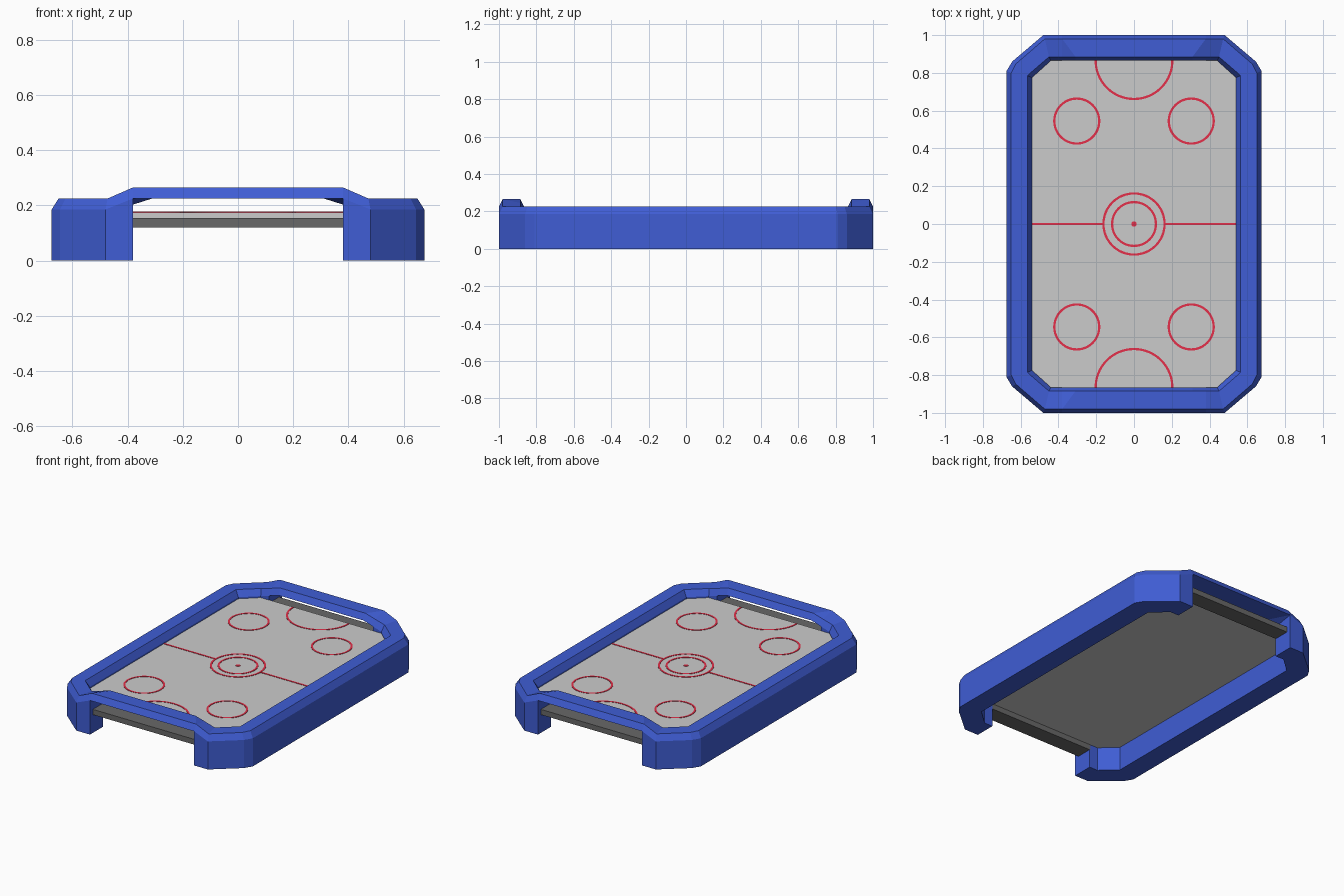
import bpy, bmesh, math

if "Cube" in bpy.data.objects:
    bpy.data.objects.remove(bpy.data.objects["Cube"])


def material(name, rgb):
    m = bpy.data.materials.new(name)
    m.diffuse_color = (*rgb, 1)
    m.use_nodes = True
    m.node_tree.nodes["Principled BSDF"].inputs["Base Color"].default_value = m.diffuse_color
    return m


BLUE = material("blue", (0.05, 0.11, 0.66))
RED = material("red", (0.78, 0.03, 0.07))
BLACK = material("black", (0.14, 0.14, 0.14))


def finish(name, bm, mat=None):
    bmesh.ops.remove_doubles(bm, verts=bm.verts, dist=1e-5)
    bmesh.ops.dissolve_degenerate(bm, edges=bm.edges, dist=1e-5)
    bmesh.ops.recalc_face_normals(bm, faces=bm.faces)
    me = bpy.data.meshes.new(name)
    bm.to_mesh(me)
    bm.free()
    ob = bpy.data.objects.new(name, me)
    bpy.context.collection.objects.link(ob)
    if mat:
        me.materials.append(mat)
    return ob


def prism(name, outline, z0, z1, mat=None):
    bm = bmesh.new()
    f = bm.faces.new([bm.verts.new((x, y, z0)) for x, y in outline])
    top = bmesh.ops.extrude_face_region(bm, geom=[f])["geom"]
    bmesh.ops.translate(bm, vec=(0, 0, z1 - z0),
                        verts=[v for v in top if isinstance(v, bmesh.types.BMVert)])
    return finish(name, bm, mat)


def loft(bm, sections):
    # skin between consecutive closed cross-sections
    rows = [[bm.verts.new(p) for p in s] for s in sections]
    n = len(rows[0])
    for a, b in zip(rows, rows[1:]):
        for i in range(n):
            j = (i + 1) % n
            bm.faces.new((a[i], a[j], b[j], b[i]))


# Frame: each station is outer lip, outer top, inner top, inner lip
side = [(.675, .81, .185), (.65, .80, .225), (.565, .785, .225), (.54, .775, .185)]
corner = [(.645, .86, .185), (.625, .848, .225), (.545, .803, .225), (.52, .793, .185)]
end = [(.48, 1, .185), (.472, .98, .225), (.45, .885, .225), (.44, .865, .185)]
leg_end = [(.38, 1, .225), (.38, .98, .265), (.38, .885, .245), (.38, .865, .203)]
bridge = [(.38, 1, .225), (.38, .98, .265), (.31, .885, .265), (.31, .865, .225)]


def flip(s, sx, sy):
    return [(x * sx, y * sy, z) for x, y, z in s]


def to_floor(s):
    return [(s[0][0], s[0][1], 0)] + s + [(s[3][0], s[3][1], 0)]


quarter = [leg_end, end, corner, side]
bm = bmesh.new()
for s in (1, -1):
    # side wall wrapping round two corners
    run = [flip(q, s, 1) for q in quarter] + [flip(q, s, -1) for q in reversed(quarter)]
    loft(bm, [to_floor(q) for q in run])
    # raised bridge over the goal
    loft(bm, [flip(leg_end, -1, s), flip(bridge, -1, s), flip(bridge, 1, s), flip(leg_end, 1, s)])
    # closed leg ends
    for t in (1, -1):
        p = to_floor(flip(leg_end, s, t))
        bm.faces.new([bm.verts.new(p[i]) for i in (0, 1, 4, 5)])
finish("frame", bm, BLUE)

# Playing surface
prism("playing_surface",
      [(.55, .77), (.44, .868), (-.44, .868), (-.55, .77),
       (-.55, -.77), (-.44, -.868), (.44, -.868), (.55, -.77)], .155, .175)

# Dark goal bars under the bridges
for name, s in (("front_goal_bar", -1), ("back_goal_bar", 1)):
    prism(name, [(-.385, s * .865), (.385, s * .865), (.385, s * .97), (-.385, s * .97)],
          .12, .155, BLACK)

# Painted markings
Z0, Z1, W = .1745, .177, .012


def arc(name, cx, cy, r, a0=0, a1=360, steps=48):
    bm = bmesh.new()
    sections = []
    for i in range(steps + 1):
        a = math.radians(a0 + (a1 - a0) * i / steps)
        sections.append([(cx + q * math.cos(a), cy + q * math.sin(a), z)
                         for q, z in ((r - W, Z0), (r, Z0), (r, Z1), (r - W, Z1))])
    loft(bm, sections)
    finish(name, bm, RED)


arc("centre_ring_outer", 0, 0, .168)
arc("centre_ring_inner", 0, 0, .122)
prism("centre_dot", [(.014 * math.cos(i * math.pi / 8), .014 * math.sin(i * math.pi / 8))
                     for i in range(16)], Z0, Z1, RED)
for s in (1, -1):
    prism("centre_line", [(s * .16, -W / 2), (s * .545, -W / 2),
                          (s * .545, W / 2), (s * .16, W / 2)], Z0, Z1, RED)
    arc("goal_arc", 0, s * .865, .209, 0, -180 * s)
    for t in (1, -1):
        arc("face_off_ring", s * .303, t * .545, .125)
